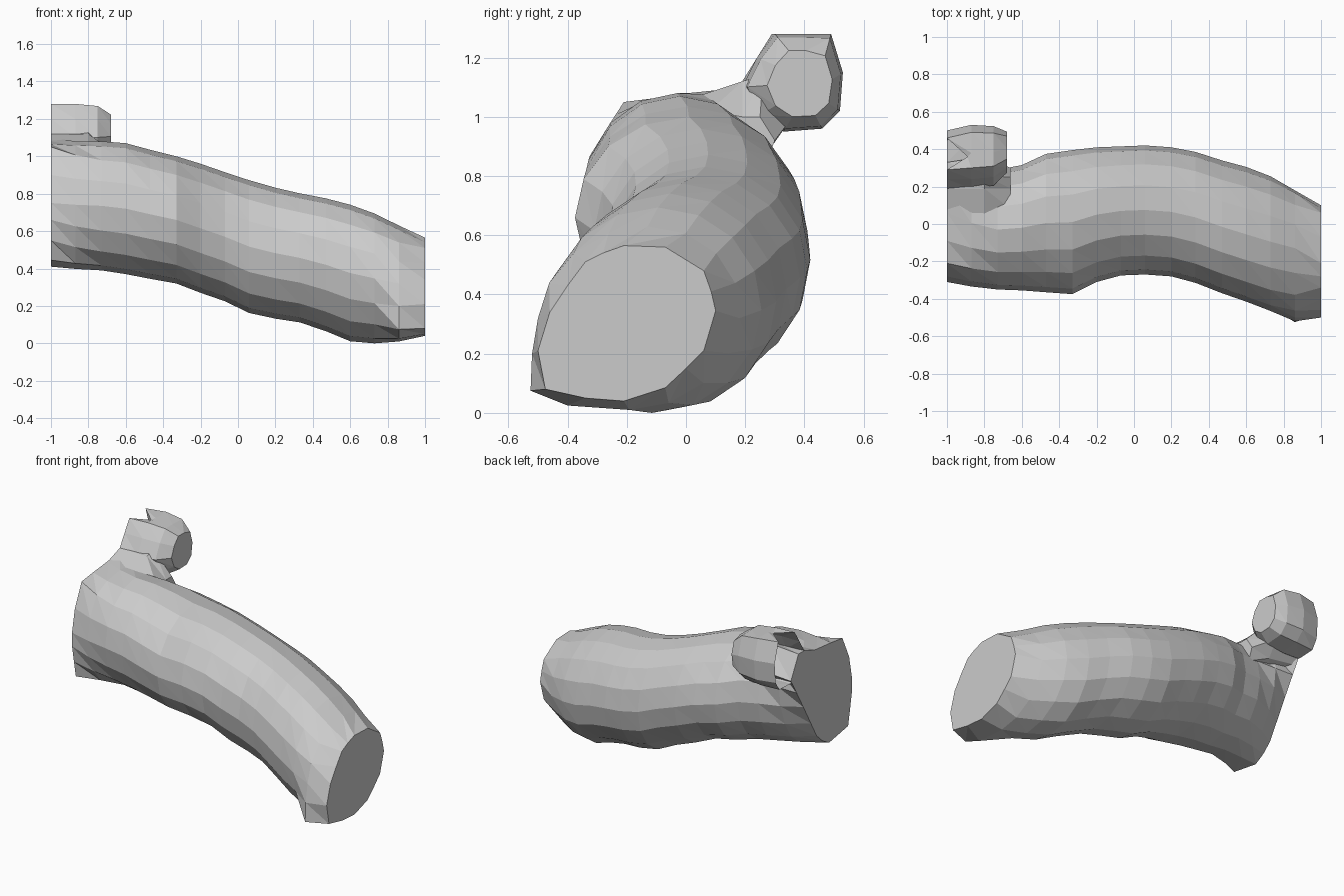
import bpy, bmesh
from math import cos, sin, pi


def oval(cy, cz, ry, rz, lean=0.0, sides=16):
    """Oval cross-section in the y-z plane; lean shifts the top towards +y."""
    pts = []
    for i in range(sides):
        a = 2 * pi * i / sides
        pts.append((cy + ry * cos(a) + lean * rz * sin(a), cz + rz * sin(a)))
    return pts


def mix(p, q, t):
    """Blend two profiles."""
    return [(a[0] + (b[0] - a[0]) * t, a[1] + (b[1] - a[1]) * t) for a, b in zip(p, q)]


def loft(name, sections, cap_start=True, cap_end=True):
    """Skin a list of (x, profile) sections."""
    bm = bmesh.new()
    rings = [[bm.verts.new((x, y, z)) for y, z in prof] for x, prof in sections]
    n = len(rings[0])
    for a, b in zip(rings, rings[1:]):
        for i in range(n):
            j = (i + 1) % n
            # split the slightly twisted quads into flat triangles
            bm.faces.new((a[i], b[i], b[j]))
            bm.faces.new((a[i], b[j], a[j]))
    if cap_start:
        bm.faces.new(rings[0])
    if cap_end:
        bm.faces.new(rings[-1])
    bmesh.ops.recalc_face_normals(bm, faces=bm.faces)
    mesh = bpy.data.meshes.new(name)
    bm.to_mesh(mesh)
    bm.free()
    obj = bpy.data.objects.new(name, mesh)
    bpy.context.collection.objects.link(obj)
    return obj


# Cut end profiles of the main tube
left_end = [(.20, .75), (.27, .87), (.33, .97), (.20, 1.10), (.06, 1.08), (-.09, 1.065),
            (-.21, 1.05), (-.28, .90), (-.31, .75), (-.31, .66), (-.29, .55), (-.27, .445),
            (-.07, .41), (0, .45), (.06, .505), (.12, .61)]
right_end = [(.10, .345), (.085, .41), (.06, .48), (-.07, .56), (-.21, .565), (-.28, .54),
             (-.34, .51), (-.40, .43), (-.46, .34), (-.50, .21), (-.475, .08), (-.34, .05),
             (-.21, .04), (-.07, .085), (0, .15), (.06, .21)]

# Small bulge low on the front near the right end
bulge = oval(-.16, .32, .34, .31, .10)
bulge[10] = (-.525, .075)
bulge[9] = (-.52, .20)
bulge[11] = (-.40, .025)

# Main curved tube
shoulder = oval(-.03, .735, .32, .345)
loft("main_tube", [
    (-1.00, left_end),
    (-.87, mix(left_end, shoulder, .6)),
    (-.73, shoulder),
    (-.60, oval(-.02, .720, .335, .35)),
    (-.47, oval(.005, .690, .37, .345)),
    (-.33, oval(.010, .660, .385, .34)),
    (-.20, oval(.050, .615, .36, .345)),
    (-.07, oval(.070, .570, .345, .345)),
    (.06, oval(.075, .517, .345, .355)),
    (.20, oval(.065, .482, .345, .35)),
    (.33, oval(.035, .457, .35, .345)),
    (.47, oval(-.015, .420, .355, .355)),
    (.60, oval(-.055, .376, .36, .365)),
    (.73, oval(-.105, .347, .36, .347, .03)),
    (.86, bulge),
    (1.00, right_end),
])

# Stub of the side branch: a rounded cup open towards the left
rim = [(.50, 1.15), (.46, 1.28), (.36, 1.27), (.29, 1.28), (.24, 1.20),
       (.19, 1.12), (.22, 1.00), (.33, .955), (.45, .96), (.49, 1.02)]
wide = [(.53, 1.15), (.49, 1.28), (.38, 1.28), (.30, 1.28), (.24, 1.20),
        (.19, 1.10), (.24, 1.00), (.33, .95), (.46, .96), (.52, 1.02)]
tip = oval(.40, 1.11, .07, .08, 0, 10)
stub = loft("branch_stub", [
    (-1.00, rim),
    (-.87, wide),
    (-.75, mix(wide, tip, .12)),
    (-.68, mix(wide, tip, .6)),
], cap_start=False)
stub.data.vertices[2].co.x = -.89  # notch in the rim

# Neck joining the branch to the tube
loft("branch_neck", [
    (-1.00, [(.04, 1.07), (.08, .85), (.29, .93), (.33, .97), (.25, 1.12), (.19, 1.12)]),
    (-.80, [(.04, 1.07), (.08, .80), (.29, .90), (.36, 1.0), (.26, 1.14), (.19, 1.12)]),
    (-.66, [(.08, 1.02), (.08, .80), (.27, .84), (.30, .92), (.25, 1.0), (.19, 1.0)]),
])
